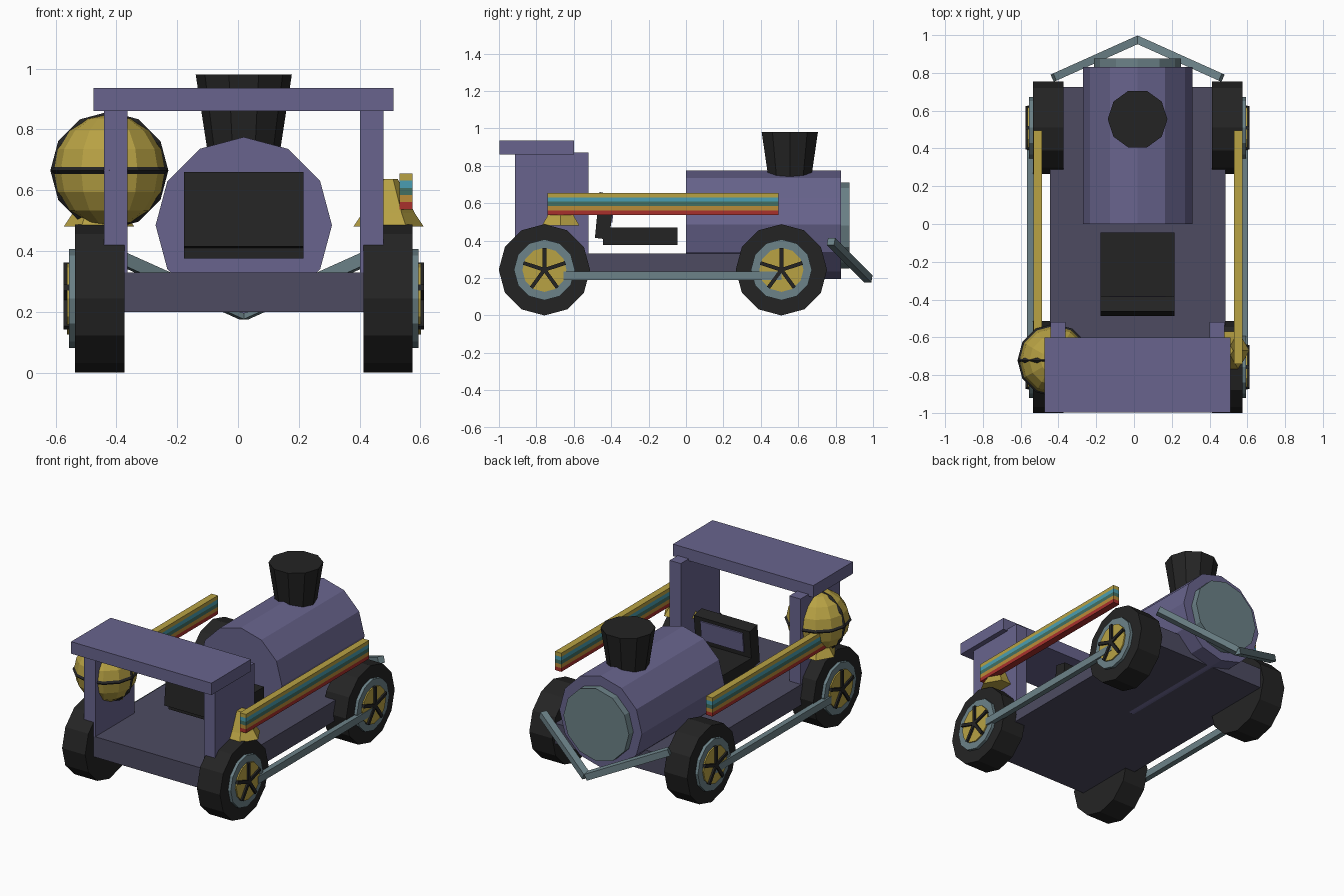
import bpy, bmesh, math
from mathutils import Matrix, Vector

if "Cube" in bpy.data.objects:
    bpy.data.objects.remove(bpy.data.objects["Cube"])

CX = 0.019  # x of the vehicle's centre line


def mat(name, r, g, b):
    m = bpy.data.materials.new(name)
    lin = [((c / 255 + 0.055) / 1.055) ** 2.4 for c in (r, g, b)]
    m.diffuse_color = (*lin, 1)
    m.use_nodes = True
    m.node_tree.nodes["Principled BSDF"].inputs["Base Color"].default_value = m.diffuse_color
    return m


PURPLE = mat("purple", 104, 100, 141)
DARK = mat("dark purple", 77, 75, 97)
BLACK = mat("black", 36, 36, 36)
STEEL = mat("blue grey", 108, 130, 136)
GOLD = mat("gold", 184, 162, 68)
CYAN = mat("cyan", 74, 158, 178)
GREEN = mat("green", 66, 112, 98)
ORANGE = mat("orange", 186, 140, 56)
RED = mat("red", 168, 48, 44)


def finish(name, bm, m):
    bmesh.ops.recalc_face_normals(bm, faces=bm.faces)
    me = bpy.data.meshes.new(name)
    bm.to_mesh(me)
    bm.free()
    me.materials.append(m)
    ob = bpy.data.objects.new(name, me)
    bpy.context.collection.objects.link(ob)
    return ob


def box(name, x, y, z, m):
    bm = bmesh.new()
    bmesh.ops.create_cube(bm, size=1)
    for v in bm.verts:
        v.co = [(a + b) / 2 + c * (b - a) for (a, b), c in zip((x, y, z), v.co)]
    return finish(name, bm, m)


def bar(name, p, q, width, depth, m):
    """Box beam running from p to q."""
    p, q = Vector(p), Vector(q)
    bm = bmesh.new()
    bmesh.ops.create_cube(bm, size=1)
    rot = (q - p).to_track_quat('Y', 'Z').to_matrix().to_4x4()
    bm.transform(Matrix.Translation((p + q) / 2) @ rot
                 @ Matrix.Diagonal((width, (q - p).length, depth, 1)))
    return finish(name, bm, m)


def lathe(name, profile, n, centre, axis, m):
    """Capped n-sided solid; profile is (position along axis, radius)."""
    bm = bmesh.new()
    rings = []
    for d, r in profile:
        ring = []
        for i in range(n):
            a = 2 * math.pi * i / n
            u, w = r * math.cos(a), r * math.sin(a)
            co = {'x': (d, u, w), 'y': (u, d, w), 'z': (u, w, d)}[axis]
            ring.append(bm.verts.new(Vector(centre) + Vector(co)))
        rings.append(ring)
    for a, b in zip(rings, rings[1:]):
        for i in range(n):
            j = (i + 1) % n
            bm.faces.new((a[i], a[j], b[j], b[i]))
    bm.faces.new(rings[0])
    bm.faces.new(rings[-1])
    return finish(name, bm, m)


def extrude_x(name, pts, x0, x1, m):
    """Side profile of (y, z) points extruded along x."""
    bm = bmesh.new()
    f = bm.faces.new([bm.verts.new((x0, y, z)) for y, z in pts])
    g = bmesh.ops.extrude_face_region(bm, geom=[f])
    bmesh.ops.translate(bm, vec=(x1 - x0, 0, 0),
                        verts=[v for v in g["geom"] if isinstance(v, bmesh.types.BMVert)])
    return finish(name, bm, m)


# Chassis, boiler, front plate and funnel
box("chassis", (CX - .465, CX + .465), (-.915, .725), (.2, .33), DARK)
lathe("boiler", [(0, .29), (.83, .29)], 12, (CX, 0, .485), 'y', PURPLE)
lathe("boiler_plate", [(.82, .23), (.875, .23)], 12, (CX, 0, .482), 'y', STEEL)
lathe("funnel", [(.72, .118), (.98, .158)], 10, (CX, .555, 0), 'z', BLACK)

# Cab roof
box("cab_roof", (-.475, .512), (-.998, -.6), (.86, .936), PURPLE)

# Seat with tilted back and padded panel
box("seat", (-.178, .215), (-.445, -.045), (.376, .47), BLACK)
extrude_x("seat_back", [(-.487, .415), (-.41, .405), (-.385, .645), (-.463, .66)],
          -.178, .215, BLACK)
extrude_x("seat_back_panel", [(-.41, .5), (-.394, .497), (-.38, .622), (-.395, .624)],
          -.13, .167, PURPLE)

STRIPES = [("red", RED), ("orange", ORANGE), ("green", GREEN), ("cyan", CYAN), ("gold", GOLD)]

for s, side in ((-1, "left"), (1, "right")):
    def sx(a, b):
        return tuple(sorted((CX + s * a, CX + s * b)))

    # Cab wall
    box(f"cab_wall_{side}", sx(.382, .46), (-.915, -.52), (.3, .872), PURPLE)

    # Wheels: tyre, rim, hub disc and five spokes
    for y, end in ((-.757, "cab"), (.51, "boiler")):
        tag = f"{end}_{side}"
        c = (CX, y, .244)
        lathe(f"tyre_{tag}", [(s * .393, .244), (s * .555, .244)], 12, c, 'x', BLACK)
        lathe(f"rim_{tag}", [(s * .53, .163), (s * .574, .163)], 12, c, 'x', STEEL)
        lathe(f"hub_disc_{tag}", [(s * .55, .118), (s * .582, .118)], 12, c, 'x', GOLD)
        for k in range(5):
            a = math.radians(90 + 72 * k)
            x = CX + s * .583
            bar(f"spoke_{tag}_{k}", (x, y, .244),
                (x, y + .118 * math.cos(a), .244 + .118 * math.sin(a)), .02, .02, BLACK)

    # Coupling rod
    box(f"coupling_rod_{side}", sx(.55, .585), (-.655, .51), (.19, .236), STEEL)

    # Striped side rail
    rx = .5525 if s > 0 else -.51
    for i, (cname, m) in enumerate(STRIPES):
        z = .537 + i * .0237
        box(f"rail_{cname}_{side}", (rx - .022, rx + .022), (-.74, .495), (z, z + .0237), m)

    # Flared rail support
    lathe(f"rail_support_{side}", [(.48, .116), (.525, .086), (.637, .03)], 6,
          (CX + s * .476, -.67, 0), 'z', GOLD)

    # Slanted front guard
    bar(f"front_guard_{side}", (CX + s * .445, .775, .395), (CX, .975, .195), .042, .042, STEEL)

# Round lantern with two bands
LC = (-.423, -.722, .665)
bm = bmesh.new()
bmesh.ops.create_uvsphere(bm, u_segments=12, v_segments=8, radius=.185,
                          matrix=Matrix.Translation(LC))
finish("lantern_globe", bm, GOLD)
for name, rot in (("lantern_band_level", (0, 0, 0)), ("lantern_band_upright", (math.pi / 2, 0, 0))):
    bpy.ops.mesh.primitive_torus_add(location=LC, rotation=rot, major_segments=12,
                                     minor_segments=4, major_radius=.18, minor_radius=.014)
    ob = bpy.context.object
    ob.name = name
    ob.data.materials.append(BLACK)
